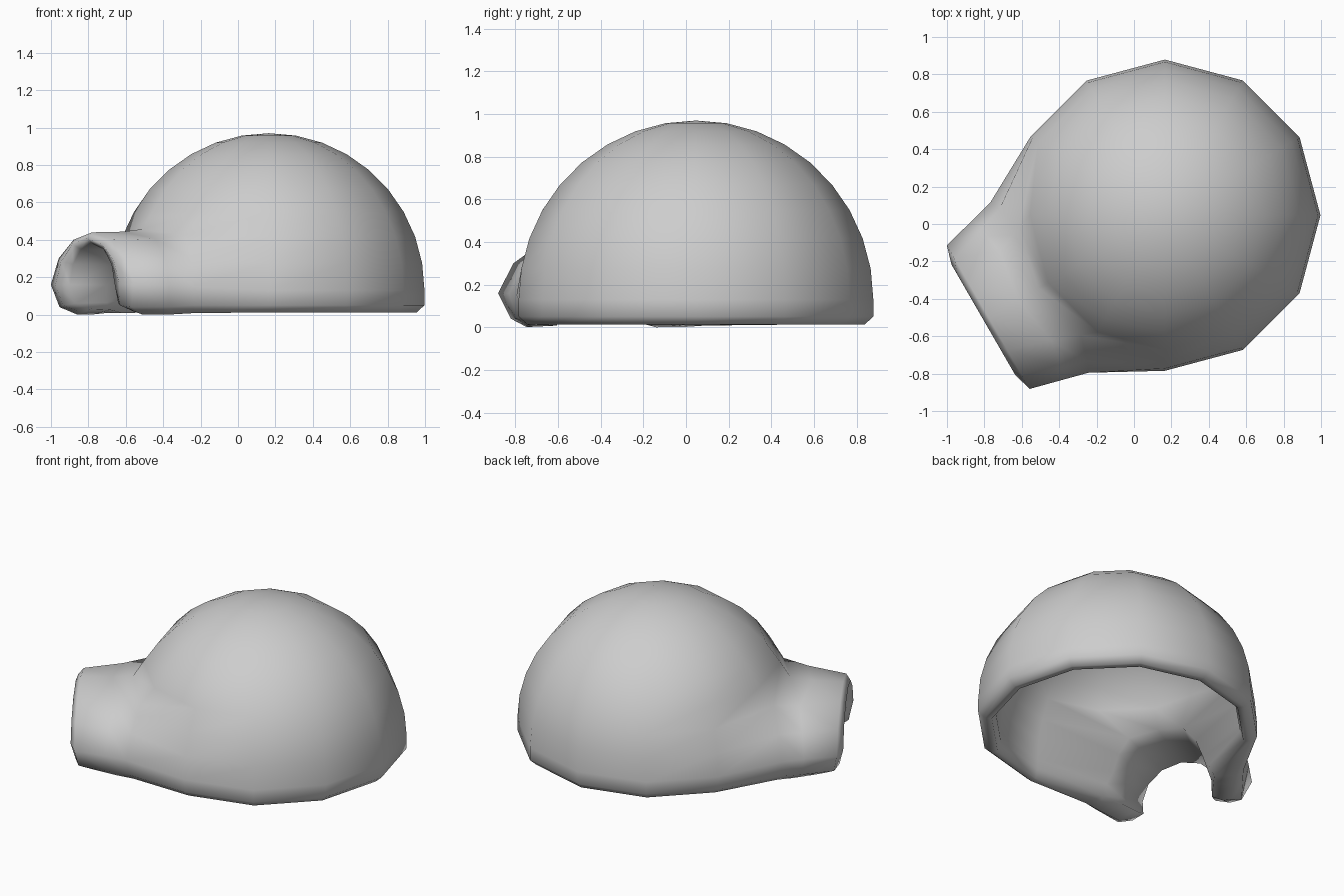
import bpy, bmesh
from math import sin, cos, radians
from mathutils import Matrix, Vector

if "Cube" in bpy.data.objects:
    bpy.data.objects.remove(bpy.data.objects["Cube"])

SIDES = 12      # dome columns; column 0 faces the tunnel
DOOR_RING = 4   # the doorway cuts the dome up to this ring
CENTRE_Z = 0.13


def arch(half):
    """Mirror a half arch (along, across, z), running foot to crown."""
    pts = [Vector(p) for p in half]
    return pts + [Vector((p.x, -p.y, p.z)) for p in reversed(pts[:-1])]


def strip(bm, a, b):
    for i in range(len(a) - 1):
        bm.faces.new((a[i], a[i + 1], b[i + 1], b[i]))


def skin(bm, radius, height, foot, hem, base, mouth):
    """One skin of dome and tunnel: returns its floor edge and mouth arch."""
    rings = [(foot, 0.012), (radius, hem)]
    for i in range(9):
        t = radians(i * 10)
        rings.append((radius * cos(t), CENTRE_Z + height * sin(t)))
    grid = {}
    for c in range(SIDES):
        t = radians(360 / SIDES * c)
        for k, (r, z) in enumerate(rings):
            if c or k >= DOOR_RING:
                grid[c, k] = bm.verts.new((r * cos(t), r * sin(t), z))
    last = len(rings) - 1
    top = bm.verts.new((0, 0, CENTRE_Z + height))
    for c in range(SIDES):
        d = (c + 1) % SIDES
        for k in range(last):
            if k >= DOOR_RING or (c and d):
                bm.faces.new((grid[c, k], grid[d, k], grid[d, k + 1], grid[c, k + 1]))
        bm.faces.new((grid[c, last], grid[d, last], top))

    # flare the doorway edge and sweep it out to the mouth
    door = [grid[1, k] for k in range(DOOR_RING + 1)] + [grid[0, DOOR_RING]]
    door += [grid[SIDES - 1, k] for k in range(DOOR_RING, -1, -1)]
    ends = arch(mouth)
    loops = [door]
    for v, p in zip(door, arch(base)):
        v.co = p
    for f, fz in ((0.4, 0.8), (1, 1)):
        loop = []
        for v, p in zip(door, ends):
            q = v.co.lerp(p, f)
            q.z = v.co.z + (p.z - v.co.z) * fz
            loop.append(bm.verts.new(q))
        loops.append(loop)
    for a, b in zip(loops, loops[1:]):
        strip(bm, a, b)
    floor = [l[0] for l in reversed(loops)]
    floor += [grid[c, 0] for c in range(2, SIDES - 1)]
    floor += [l[-1] for l in loops]
    return floor, loops[-1]


bm = bmesh.new()
outer_floor, outer_mouth = skin(
    bm, 0.832, 0.84, 0.79, 0.05,
    [(.74, .47, .008), (.76, .51, .05), (.775, .525, .15), (.75, .47, .30), (.71, .33, .425), (.78, 0, .457)],
    [(.98, .35, 0), (1.07, .385, .04), (1.09, .443, .16), (1.09, .36, .30), (1.09, .20, .40), (1.09, 0, .44)])
inner_floor, inner_mouth = skin(
    bm, 0.73, 0.74, 0.75, 0.075,
    [(.70, .35, .008), (.69, .32, .08), (.69, .28, .15), (.68, .24, .26), (.66, .17, .345), (.70, 0, .39)],
    [(.96, .24, .03), (1.06, .225, .06), (1.09, .24, .16), (1.09, .205, .27), (1.09, .12, .35), (1.09, 0, .38)])

# underside of the wall, and the rounded lip around the mouth
strip(bm, outer_floor, inner_floor)
lip = [bm.verts.new((a.co + b.co) / 2 + Vector((0.03, 0, 0)))
       for a, b in zip(outer_mouth, inner_mouth)]
strip(bm, outer_mouth, lip)
strip(bm, lip, inner_mouth)
for i in (0, -1):
    bm.faces.new((outer_mouth[i], lip[i], inner_mouth[i]))

bmesh.ops.recalc_face_normals(bm, faces=bm.faces[:])
for f in bm.faces:
    f.smooth = True
# turn the tunnel to the front right corner
bm.transform(Matrix.Translation((0.165, 0.047, 0)) @ Matrix.Rotation(radians(210), 4, "Z"))

mesh = bpy.data.meshes.new("domed_shelter")
bm.to_mesh(mesh)
bm.free()
shelter = bpy.data.objects.new("domed_shelter", mesh)
bpy.context.collection.objects.link(shelter)

grey = bpy.data.materials.new("mid_grey")
grey.use_nodes = True
grey.diffuse_color = (0.61, 0.61, 0.61, 1)
grey.node_tree.nodes["Principled BSDF"].inputs["Base Color"].default_value = (0.61, 0.61, 0.61, 1)
mesh.materials.append(grey)
